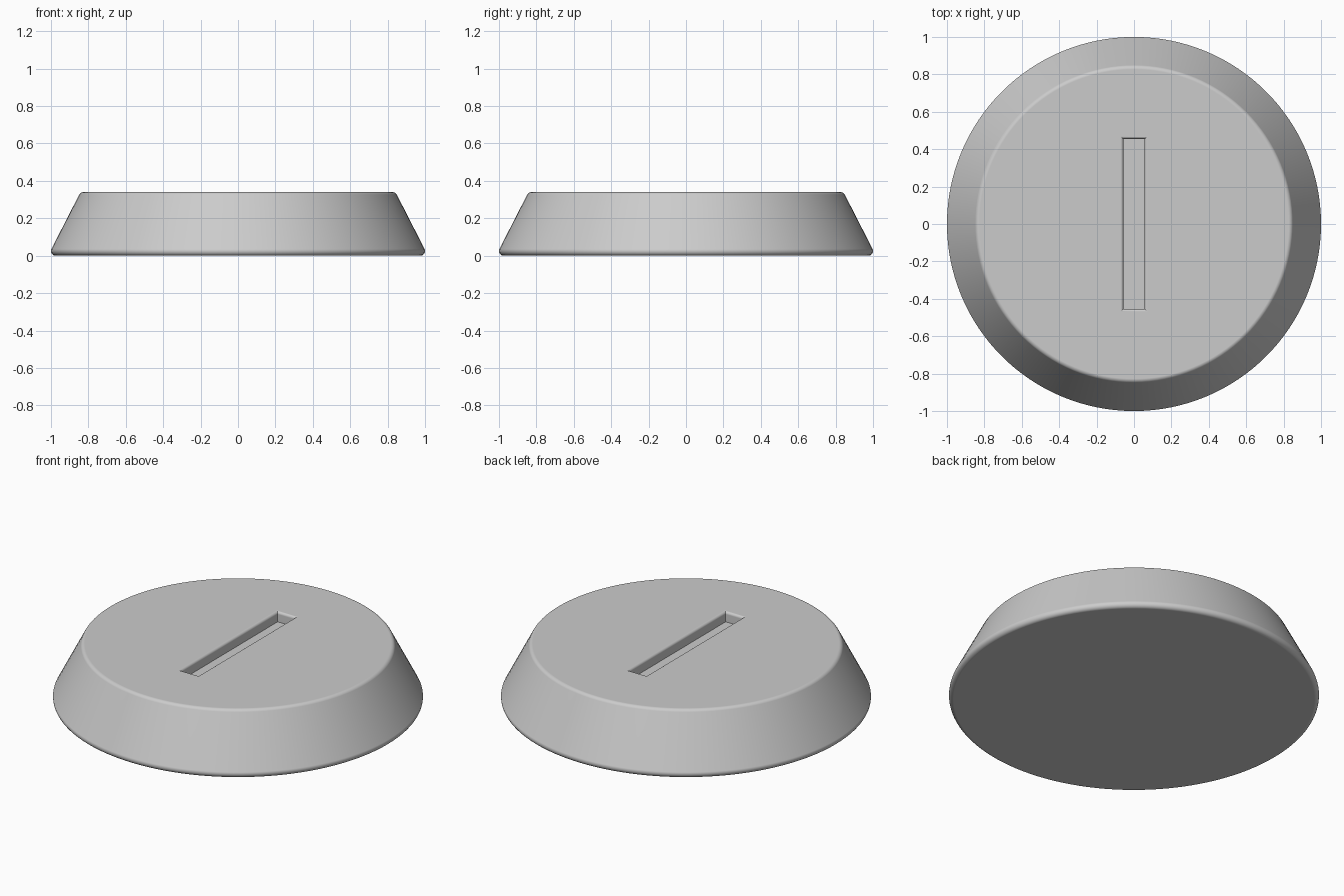
import bpy
import bmesh
from math import radians, sin, cos, pi

cube = bpy.data.objects.get("Cube")
if cube:
    bpy.data.objects.remove(cube, do_unlink=True)

HEIGHT = 0.34
SEGMENTS = 128
FILLET = 0.025

grey = bpy.data.materials.new("light_grey")
grey.use_nodes = True
colour = (0.6, 0.6, 0.6, 1)
grey.diffuse_color = colour
grey.node_tree.nodes["Principled BSDF"].inputs["Base Color"].default_value = colour


def arc(cx, cz, radius, start, end, steps):
    """Points along an arc, angles in degrees."""
    angles = [radians(start + (end - start) * i / steps) for i in range(steps + 1)]
    return [(cx + radius * cos(a), cz + radius * sin(a)) for a in angles]


def loft(name, rings):
    """Closed solid skinned through equal-length rings, from bottom to top."""
    bm = bmesh.new()
    loops = [[bm.verts.new(p) for p in ring] for ring in rings]
    n = len(loops[0])
    for low, high in zip(loops, loops[1:]):
        for i in range(n):
            j = (i + 1) % n
            bm.faces.new((low[i], low[j], high[j], high[i]))
    bm.faces.new(loops[0][::-1])
    bm.faces.new(loops[-1])
    bmesh.ops.recalc_face_normals(bm, faces=bm.faces)
    mesh = bpy.data.meshes.new(name)
    bm.to_mesh(mesh)
    bm.free()
    mesh.materials.append(grey)
    obj = bpy.data.objects.new(name, mesh)
    bpy.context.collection.objects.link(obj)
    return obj


def circle(r, z):
    turns = [2 * pi * i / SEGMENTS for i in range(SEGMENTS)]
    return [(r * cos(t), r * sin(t), z) for t in turns]


def rectangle(x, y, z):
    return [(-x, -y, z), (x, -y, z), (x, y, z), (-x, y, z)]


# Tapered round base with filleted rims
profile = arc(0.975, FILLET, FILLET, -90, 27, 10)
profile += arc(0.827, HEIGHT - FILLET, FILLET, 27, 90, 6)
base = loft("round_base", [circle(r, z) for r, z in profile])

# Slot cutter whose mouth flares into a rounded edge
half_x, half_y, depth, lip = 0.057, 0.455, 0.06, 0.015
mouth = arc(lip, HEIGHT - lip, lip, 180, 90, 6)
sections = [(0, HEIGHT - depth)] + mouth + [(lip, HEIGHT + 0.1)]
cutter = loft("slot_cutter", [rectangle(half_x + d, half_y + d, z) for d, z in sections])
cutter.hide_render = True

# Cut the slot
bpy.ops.object.select_all(action="DESELECT")
base.select_set(True)
bpy.context.view_layer.objects.active = base
cut = base.modifiers.new("slot", "BOOLEAN")
cut.operation = "DIFFERENCE"
cut.solver = "EXACT"
cut.object = cutter
bpy.ops.object.modifier_apply(modifier=cut.name)
bpy.data.objects.remove(cutter, do_unlink=True)

# Smooth fillets, flat caps
bpy.ops.object.shade_smooth_by_angle(angle=radians(30))
weighted = base.modifiers.new("even_shading", "WEIGHTED_NORMAL")
weighted.keep_sharp = True
